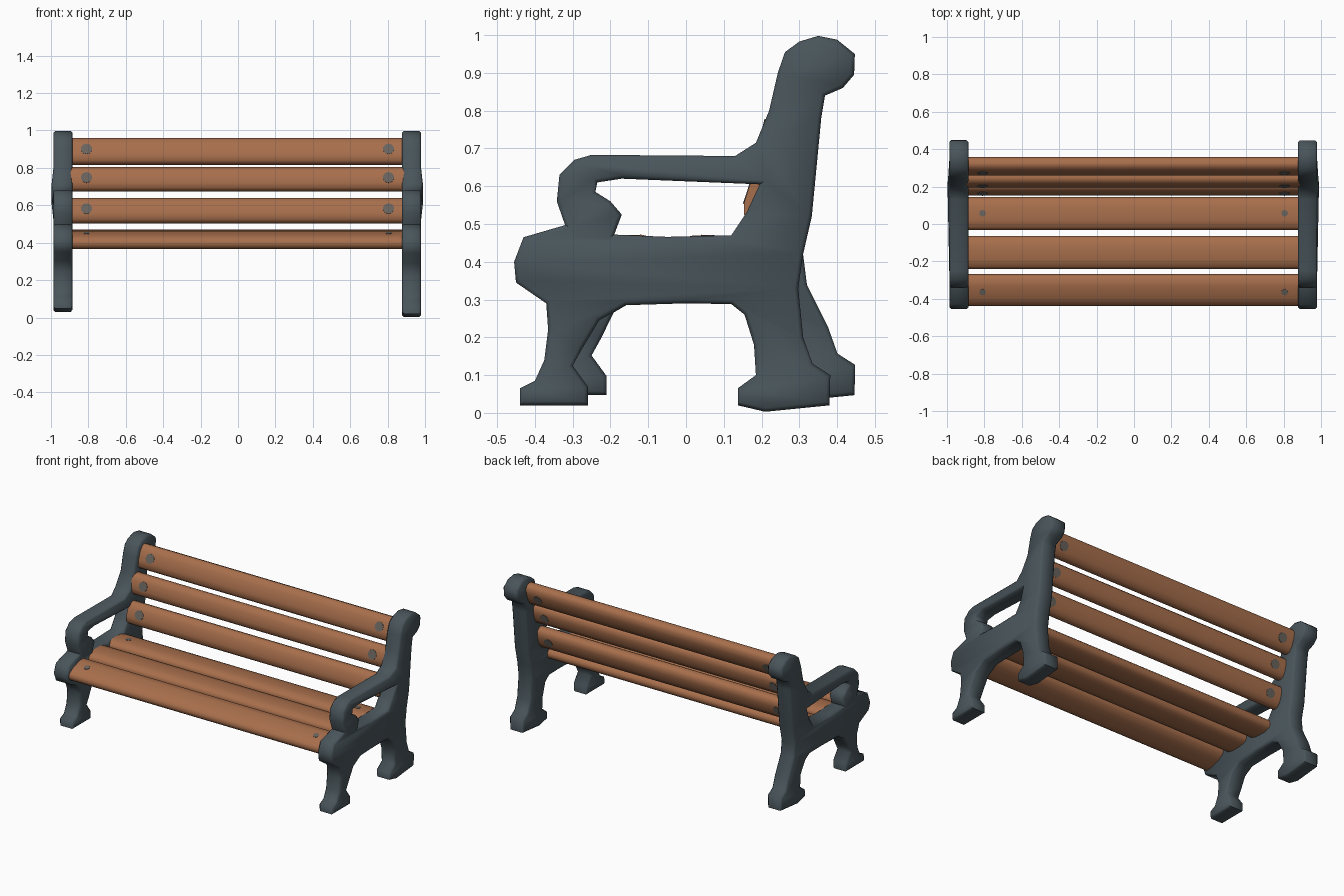
import bpy, bmesh, math
from mathutils import Matrix, Vector

if "Cube" in bpy.data.objects:
    bpy.data.objects.remove(bpy.data.objects["Cube"])


def material(name, rgb):
    m = bpy.data.materials.new(name)
    m.diffuse_color = (*rgb, 1)
    m.use_nodes = True
    m.node_tree.nodes["Principled BSDF"].inputs["Base Color"].default_value = m.diffuse_color
    return m


IRON = material("dark grey iron", (0.066, 0.09, 0.104))
WOOD = material("brown wood", (0.39, 0.158, 0.072))
BOLT = material("bolt grey", (0.14, 0.125, 0.11))


def add_mesh(name, me, mat, angle=30):
    ob = bpy.data.objects.new(name, me)
    bpy.context.collection.objects.link(ob)
    me.materials.clear()
    me.materials.append(mat)
    bpy.ops.object.select_all(action='DESELECT')
    ob.select_set(True)
    bpy.context.view_layer.objects.active = ob
    bpy.ops.object.shade_smooth_by_angle(angle=math.radians(angle))
    return ob


# side frame outline (y, z): front leg, arm, back post, rear leg, arch
OUTLINE = [
    (-.44, .02), (-.44, .065), (-.40, .085), (-.375, .14), (-.365, .22), (-.37, .29),
    (-.45, .345), (-.455, .40), (-.43, .465), (-.32, .497), (-.342, .56), (-.335, .63),
    (-.295, .67), (-.25, .683), (.13, .68), (.185, .715), (.22, .80), (.243, .90),
    (.262, .955), (.30, .983), (.35, .998), (.40, .988), (.447, .95), (.445, .895),
    (.415, .86), (.368, .84), (.358, .78), (.333, .52), (.31, .42), (.297, .33),
    (.31, .20), (.335, .13), (.382, .10), (.38, .02), (.21, .003), (.137, .02),
    (.137, .065), (.185, .10), (.18, .18), (.155, .26), (.12, .288), (0, .29),
    (-.16, .285), (-.23, .245), (-.275, .17), (-.30, .125), (-.26, .07), (-.26, .02)]
# opening under the arm, with the curled front support
OPENING = [(-.19, .472), (-.17, .525), (-.20, .56), (-.24, .585), (-.235, .61),
           (-.17, .62), (.195, .605), (.16, .53), (.12, .47), (-.05, .466)]


def side_frame(name, x, splay):
    cu = bpy.data.curves.new(name, 'CURVE')
    cu.dimensions = '2D'
    cu.fill_mode = 'BOTH'
    cu.extrude = .041
    cu.bevel_depth = .010
    cu.offset = -.010
    cu.bevel_resolution = 0
    for pts in (OUTLINE, OPENING):
        sp = cu.splines.new('POLY')
        sp.points.add(len(pts) - 1)
        for p, (y, z) in zip(sp.points, pts):
            t = splay * min(1, max(0, (.40 - z) / .2))    # left legs lean back a little
            p.co = (y + (.066 if y > 0 else .05) * t, z + .027 * t, 0, 1)
        sp.use_cyclic_u = True
    tmp = bpy.data.objects.new("frame_curve", cu)
    bpy.context.collection.objects.link(tmp)
    bpy.context.view_layer.update()
    me = bpy.data.meshes.new_from_object(tmp.evaluated_get(bpy.context.evaluated_depsgraph_get()))
    bpy.data.objects.remove(tmp)
    # profile plane -> yz plane, bulging outwards where the arm meets the post
    for v in me.vertices:
        y, z, d = v.co
        if .58 < z < .73 and .15 < y < .25 and d * x > 0:
            d *= 1.2
        v.co = (x + d, y, z)
    bm = bmesh.new()
    bm.from_mesh(me)
    bmesh.ops.remove_doubles(bm, verts=bm.verts, dist=.0003)
    bmesh.ops.recalc_face_normals(bm, faces=bm.faces)
    bm.to_mesh(me)
    bm.free()
    add_mesh(name, me, IRON, 50)


side_frame("right_side_frame", .928, 0)
side_frame("left_side_frame", -.936, 1)


def slat(name, y, z, width, thick, angle):
    """Pillow-shaped plank along x; angle tips its width from y towards z."""
    w, t = width / 2, thick / 2
    quarter = [(w, t * .3), (w * .84, t * .74), (w * .4, t)]
    top = quarter + [(-a, b) for a, b in reversed(quarter)]
    section = top + [(-a, -b) for a, b in top]
    rot = Matrix.Translation((0, y, z)) @ Matrix.Rotation(math.radians(angle), 4, 'X')
    bm = bmesh.new()
    ends = [[bm.verts.new(rot @ Vector((x, a, b))) for a, b in section] for x in (-.895, .89)]
    for ring in ends:
        bm.faces.new(ring)
    n = len(section)
    for i in range(n):
        j = (i + 1) % n
        bm.faces.new((ends[0][i], ends[0][j], ends[1][j], ends[1][i]))
    bmesh.ops.recalc_face_normals(bm, faces=bm.faces)
    me = bpy.data.meshes.new(name)
    bm.to_mesh(me)
    bm.free()
    add_mesh(name, me, WOOD, 50)
    return rot


def bolts(name, rot, heights, radius):
    bm = bmesh.new()
    for x in (-.81, .805):
        for h in heights:
            bmesh.ops.create_cone(bm, cap_ends=True, segments=10, radius1=radius, radius2=radius,
                                  depth=.008, matrix=rot @ Matrix.Translation((x, 0, h)))
    me = bpy.data.meshes.new(name)
    bm.to_mesh(me)
    bm.free()
    add_mesh(name, me, BOLT)


# seat slats: front one rolls down over the edge
for name, y, z, w, ang in (("front_seat_slat", -.353, .416, .172, 18),
                           ("middle_seat_slat", -.152, .434, .175, 1),
                           ("rear_seat_slat", .056, .432, .175, -2)):
    r = slat(name, y, z, w, .074, ang)
    if name != "middle_seat_slat":
        bolts(name + "_bolts", r, (.035,), .018)

# backrest slats
for name, y, z, w, lean in (("lower_back_slat", .199, .570, .136, 18),
                            ("middle_back_slat", .24, .739, .130, 15),
                            ("top_back_slat", .308, .887, .146, 21)):
    r = slat(name, y, z, w, .078, 90 - lean)
    bolts(name + "_bolts", r, (.037, -.037), .030)
